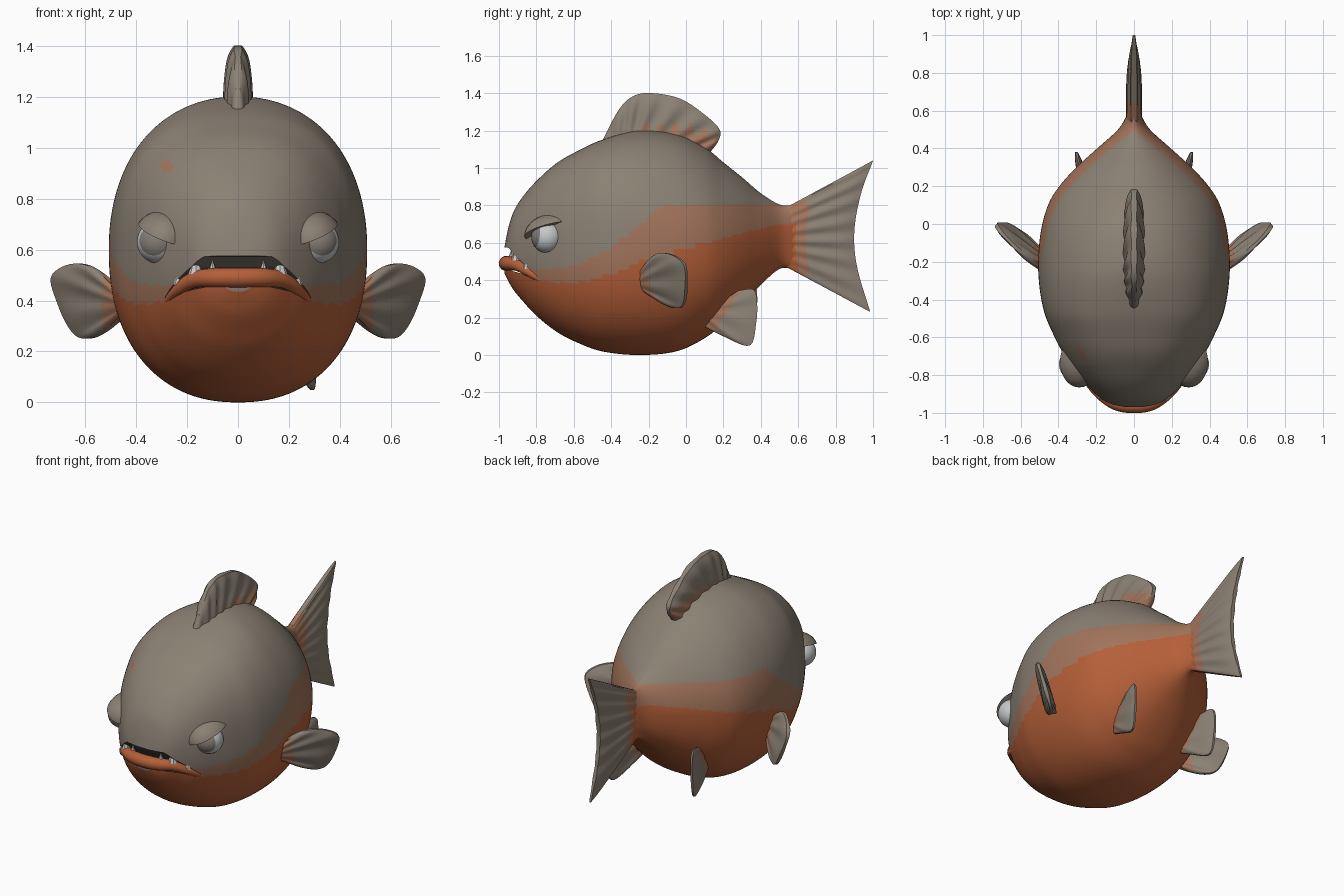
import bpy, bmesh, math
from mathutils import Vector, Matrix

if "Cube" in bpy.data.objects:
    bpy.data.objects.remove(bpy.data.objects["Cube"])


def material(name, rgb):
    m = bpy.data.materials.new(name)
    m.diffuse_color = (*rgb, 1)
    m.use_nodes = True
    m.node_tree.nodes["Principled BSDF"].inputs["Base Color"].default_value = m.diffuse_color
    return m


GREY = material("grey skin", (0.26, 0.22, 0.175))
MID = material("brown band", (0.36, 0.175, 0.105))
ORANGE = material("orange belly", (0.46, 0.115, 0.04))
DARK = material("mouth interior", (0.09, 0.08, 0.07))
WHITE = material("eye white", (0.56, 0.57, 0.58))
IRIS = material("iris", (0.23, 0.205, 0.18))
TOOTH = material("tooth", (0.6, 0.59, 0.57))
SKIN = [GREY, MID, ORANGE, DARK]


def make(name, bm, mats):
    bmesh.ops.recalc_face_normals(bm, faces=bm.faces[:])
    me = bpy.data.meshes.new(name)
    bm.to_mesh(me)
    bm.free()
    for m in mats:
        me.materials.append(m)
    ob = bpy.data.objects.new(name, me)
    bpy.context.collection.objects.link(ob)
    return ob


def activate(ob):
    bpy.ops.object.select_all(action='DESELECT')
    ob.select_set(True)
    bpy.context.view_layer.objects.active = ob


def spline(pts, n):
    """n + 1 samples of a Catmull-Rom curve through pts."""
    p = [Vector(q) for q in pts]
    p = [2 * p[0] - p[1]] + p + [2 * p[-1] - p[-2]]
    out, segs = [], len(pts) - 1
    for k in range(n + 1):
        t = k / n * segs
        i = min(int(t), segs - 1)
        t -= i
        a, b, c, d = p[i:i + 4]
        out.append(0.5 * (2 * b + (c - a) * t + (2 * a - 5 * b + 4 * c - d) * t * t
                          + (3 * b - a - 3 * c + d) * t ** 3))
    return out


def ramp(x, pts):
    """Piecewise linear lookup."""
    if x <= pts[0][0]:
        return pts[0][1]
    for (x0, y0), (x1, y1) in zip(pts, pts[1:]):
        if x <= x1:
            return y0 + (y1 - y0) * (x - x0) / (x1 - x0)
    return pts[-1][1]


# Body: side profile stations (y, top, bottom, half width)
STATIONS = [(-.97, .58, .435, .07), (-.95, .68, .395, .13), (-.92, .77, .345, .18),
            (-.87, .85, .285, .235), (-.80, .93, .21, .298), (-.70, 1.02, .13, .365),
            (-.60, 1.08, .075, .42), (-.45, 1.15, .02, .48), (-.25, 1.2, 0, .507),
            (-.05, 1.18, .02, .495), (.1, 1.11, .09, .455), (.2, 1.03, .17, .395),
            (.3, .95, .27, .305), (.4, .865, .375, .195), (.5, .805, .46, .085), (.58, .80, .46, .035)]
BAND_TOP = [(-.95, .47), (-.8, .455), (-.6, .475), (-.4, .575), (-.3, .655), (-.2, .735), (-.13, .8), (.5, .81)]
BAND_LOW = [(-.95, .47), (-.8, .40), (-.6, .38), (-.4, .43), (-.2, .52), (0, .57), (.3, .65), (.5, .70)]
UPPER = [(-.9, 2.2), (-.75, 2.5), (-.5, 2.5), (-.2, 2.1), (.15, 1.85)]   # roundness above the midline


def skin_rule(c):
    if Vector(((c.x + .28) / 1.3, c.z - .925)).length < .02 and c.y < -.3:
        return 1
    if c.z < ramp(c.y, BAND_LOW):
        return 2
    return 1 if c.z < ramp(c.y, BAND_TOP) else 0


SEG = 160
bm = bmesh.new()
rings = []
for y, top, bot, w in spline(STATIONS, 165):
    ring = []
    for k in range(SEG):
        a = 2 * math.pi * k / SEG
        ca, sa = math.cos(a), math.sin(a)
        e = 2 / 2.25 if sa < 0 else 2 / ramp(y, UPPER)
        x = w * math.copysign(abs(ca) ** e, ca)
        z = (top + bot) / 2 + (top - bot) / 2 * math.copysign(abs(sa) ** e, sa)
        ring.append(bm.verts.new((x, y, z)))
    rings.append(ring)
for r0, r1 in zip(rings, rings[1:]):
    for k in range(SEG):
        bm.faces.new((r0[k], r0[(k + 1) % SEG], r1[(k + 1) % SEG], r1[k]))
bm.faces.new(rings[0])
bm.faces.new(rings[-1])
for f in bm.faces:
    f.material_index = skin_rule(f.calc_center_median())
body = make("body", bm, SKIN)

# Mouth opening: wedge cut across the snout
bm = bmesh.new()
WEDGE = [(-1.1, .59), (-.948, .573), (-.915, .53), (-.85, .472), (-.785, .41), (-.95, .455), (-1.1, .455)]
ends = [[bm.verts.new((x, y, z)) for y, z in WEDGE] for x in (-.5, .5)]
for e in ends:
    bm.faces.new(e)
for k in range(len(WEDGE)):
    j = (k + 1) % len(WEDGE)
    bm.faces.new((ends[0][k], ends[0][j], ends[1][j], ends[1][k]))
for f in bm.faces:
    f.material_index = 3
cutter = make("mouth_cutter", bm, SKIN)
cutter.hide_render = True
mod = body.modifiers.new("mouth", 'BOOLEAN')
mod.object, mod.operation, mod.solver = cutter, 'DIFFERENCE', 'EXACT'
activate(body)
bpy.ops.object.modifier_apply(modifier="mouth")
bpy.data.objects.remove(cutter)

# Lower lip: tapered tube along the jaw
half = [(.09, -.95, .49), (.17, -.903, .482), (.23, -.845, .446), (.277, -.77, .40)]
path = [(-x, y, z) for x, y, z in reversed(half)] + [(0, -.962, .49)] + half
cu = bpy.data.curves.new("lower_lip", 'CURVE')
cu.dimensions, cu.bevel_depth, cu.bevel_resolution, cu.use_fill_caps = '3D', .04, 4, True
sp = cu.splines.new('POLY')
pts = spline(path, 48)
sp.points.add(len(pts) - 1)
for p, q in zip(sp.points, pts):
    p.co = (*q, 1)
    p.radius = 1 - .65 * (abs(q.x) / .285) ** 2.5
cu.materials.append(ORANGE)
lip = bpy.data.objects.new("lower_lip", cu)
bpy.context.collection.objects.link(lip)
activate(lip)
bpy.ops.object.convert(target='MESH')


# Fins: ridged fans between a root line and a tip line
def fin(name, root, tip, place, t0, t1, rays, rule):
    n, m = rays * 8, 14
    R, T = spline(root, n), spline(tip, n)
    bm = bmesh.new()
    sides = []
    for sgn in (1, -1):
        grid = []
        for i in range(n + 1):
            s = i / n
            edge = .35 + .65 * math.sin(math.pi * s) ** .5 if 0 < s < 1 else .35
            row = []
            for j in range(m + 1):
                t = j / m
                p = R[i].lerp(T[i], t)
                ridge = 1 + .16 * min(1, 2 * t) * math.cos(2 * math.pi * rays * s)
                h = (t0 + (t1 - t0) * t) * edge * ridge * max(.4, (1 - t ** 8) ** .5)
                row.append(bm.verts.new(place(p.x, p.y, sgn * h)))
            grid.append(row)
        sides.append(grid)
        for i in range(n):
            for j in range(m):
                bm.faces.new((grid[i][j], grid[i + 1][j], grid[i + 1][j + 1], grid[i][j + 1]))
    a, b = sides
    rim = ([(i, 0) for i in range(n)] + [(n, j) for j in range(m)]
           + [(i, m) for i in range(n, 0, -1)] + [(0, j) for j in range(m, 0, -1)])
    for (i, j), (k, l) in zip(rim, rim[1:] + rim[:1]):
        bm.faces.new((a[i][j], a[k][l], b[k][l], b[i][j]))
    for f in bm.faces:
        f.material_index = rule(f.calc_center_median())
    return make(name, bm, SKIN[:3])


flat = lambda u, v, w: (w, u, v)
fin("dorsal_fin", [(-.42, 1.1), (-.2, 1.13), (.1, 1.04)],
    [(-.45, 1.14), (-.36, 1.31), (-.28, 1.385), (-.18, 1.40), (-.03, 1.37),
     (.1, 1.285), (.18, 1.205), (.17, 1.14), (.11, 1.06)],
    flat, .06, .038, 8,
    lambda c: 1 if -.24 < c.y < .17 and c.z < 1.215 - .25 * max(0, c.y) + .025 * math.sin(80 * c.y) else 0)
fin("tail_fin", [(.5, .77), (.5, .63), (.5, .49)],
    [(1, 1.04), (.935, .86), (.9, .66), (.915, .47), (.985, .23)],
    flat, .042, .032, 7,
    lambda c: (2 if c.z < .7 else 1) if c.y < .59 else 1 if c.y < .65 else 0)

for side, tag in ((1, "right"), (-1, "left")):
    # Pectoral fins sweep outward and back
    fin("pectoral_fin_" + tag, [(.44, .43), (.44, .385), (.44, .34)],
        [(.49, .46), (.55, .52), (.62, .545), (.69, .53), (.73, .48),
         (.70, .38), (.65, .28), (.6, .25), (.53, .27), (.47, .33)],
        lambda u, v, w: (side * (u - .69 * w), -.235 + (u - .45) * .92 + (.4 - v) * .35 + .72 * w, v),
        .035, .024, 5, lambda c: 1 if abs(c.x) < .53 else 0)
    # Pelvic fins below the belly
    lift = 0 if side > 0 else .05
    fin("pelvic_fin_" + tag, [(.08, .19), (.12, .23), (.17, .27)],
        [(.1, .15), (.2, .1), (.34, .05), (.375, .17), (.38, .28), (.36, .35), (.28, .345)],
        lambda u, v, w: (side * (.235 + (u - .1) * .25 + w), u, v + lift),
        .026, .017, 4, lambda c: 1 if c.z > .13 and c.y - .6 * (c.z - .2) < .2 else 0)

    # Eyeball with the iris facing forward
    look = Vector((side * .3, -1, .12)).normalized()
    centre = Vector((side * .312, -.742, .63))
    bm = bmesh.new()
    bmesh.ops.create_uvsphere(bm, u_segments=32, v_segments=32, radius=.085,
                              matrix=Matrix.Translation(centre) @ look.to_track_quat('Z', 'Y').to_matrix().to_4x4())
    for f in bm.faces:
        f.material_index = int((f.calc_center_median() - centre).normalized().dot(look) > math.cos(.78))
    make("eye_" + tag, bm, [WHITE, IRIS])

    # Angry brow: ellipsoid sliced by a slanted plane
    bm = bmesh.new()
    bmesh.ops.create_uvsphere(bm, u_segments=32, v_segments=24, radius=1,
                              matrix=Matrix.Translation((side * .29, -.70, .635)) @ Matrix.Diagonal((.125, .165, .12, 1)))
    bmesh.ops.bisect_plane(bm, geom=bm.verts[:] + bm.edges[:] + bm.faces[:],
                           plane_co=(side * .33, -.75, .675), plane_no=(-side * .36, -.24, 1), clear_inner=True)
    bmesh.ops.holes_fill(bm, edges=[e for e in bm.edges if e.is_boundary])
    make("brow_" + tag, bm, [GREY])

    # Lower teeth
    bm = bmesh.new()
    for x, y, z, r, h in ((.165, -.905, .505, .03, .085), (.232, -.85, .46, .022, .06),
                          (.1, -.935, .515, .018, .04), (.262, -.80, .425, .015, .045)):
        bmesh.ops.create_cone(bm, cap_ends=True, segments=8, radius1=r, radius2=.002, depth=h,
                              matrix=Matrix.Translation((side * x, y, z + h / 2)))
    make("teeth_" + tag, bm, [TOOTH])

for ob in list(bpy.data.objects):
    activate(ob)
    bpy.ops.object.shade_smooth_by_angle(angle=math.radians(35))
